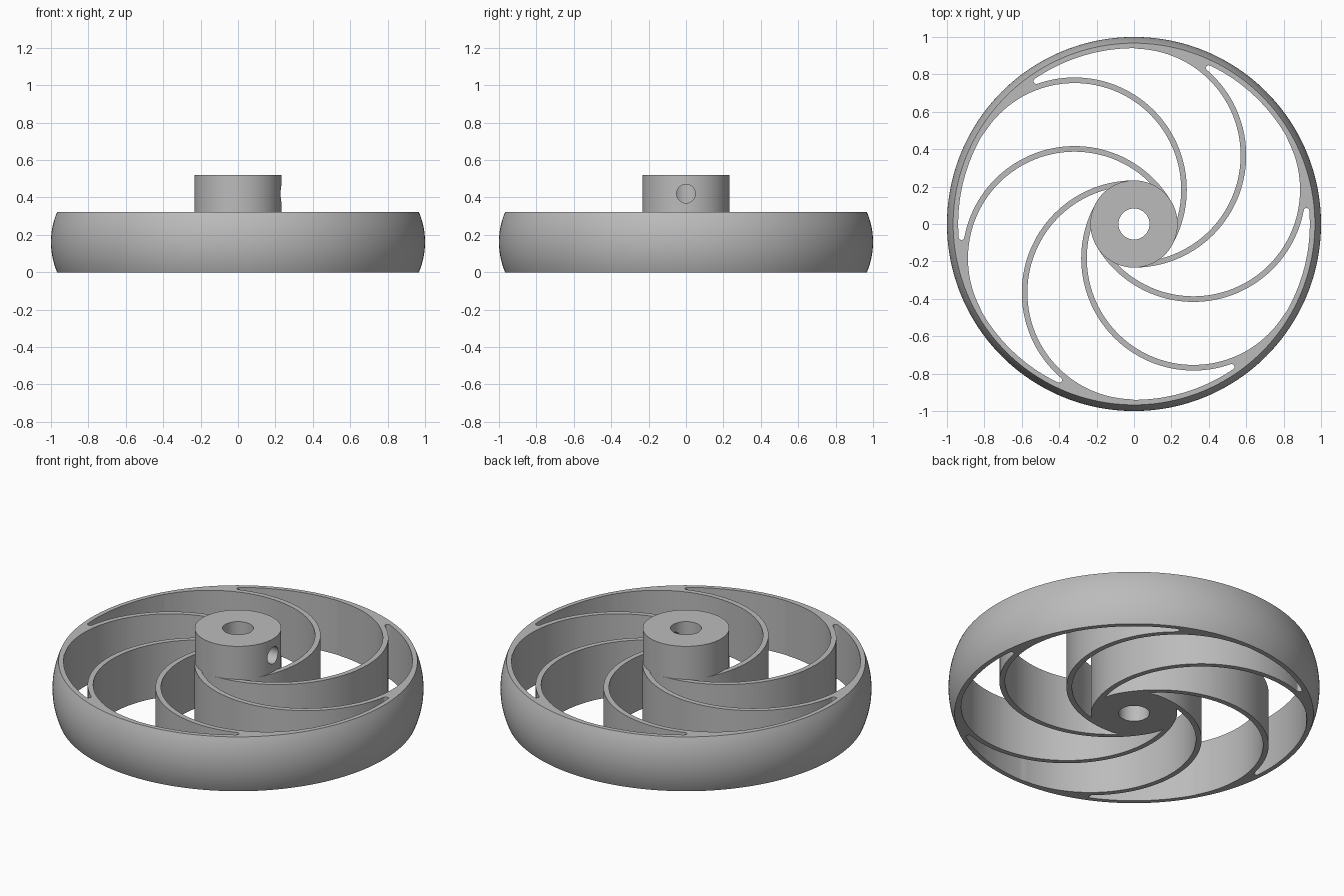
import bpy
import bmesh
from math import sin, cos, pi, acos, atan2, radians, sqrt
from mathutils import Vector, Matrix

if "Cube" in bpy.data.objects:
    bpy.data.objects.remove(bpy.data.objects["Cube"], do_unlink=True)

SEGMENTS = 192
SPOKES = 6
WHEEL_H, HUB_H = 0.323, 0.519
HUB_R, BORE_R = 0.233, 0.083
RIM_EDGE, RIM_IN = 0.967, 0.94
ARC_OUT, ARC_IN = 0.6, 0.57          # the two faces of a curved spoke
OFFSET = RIM_EDGE - ARC_OUT          # spoke arc centre from the axle
CORE_R = 0.222                       # pockets end just inside the hub
TIP_R = 0.015                        # rounded pocket tip

grey = bpy.data.materials.new("plain_grey")
grey.use_nodes = True
grey.diffuse_color = (0.5, 0.5, 0.5, 1)
grey.node_tree.nodes["Principled BSDF"].inputs["Base Color"].default_value = grey.diffuse_color


def add_object(name, bm):
    bmesh.ops.recalc_face_normals(bm, faces=bm.faces)
    mesh = bpy.data.meshes.new(name)
    bm.to_mesh(mesh)
    bm.free()
    obj = bpy.data.objects.new(name, mesh)
    bpy.context.collection.objects.link(obj)
    mesh.materials.append(grey)
    return obj


def lathe(name, profile):
    """Revolve a closed (radius, height) profile around the axle."""
    bm = bmesh.new()
    rings = []
    for i in range(SEGMENTS):
        a = 2 * pi * i / SEGMENTS
        rings.append([bm.verts.new((r * cos(a), r * sin(a), z)) for r, z in profile])
    n = len(profile)
    for i in range(SEGMENTS):
        a, b = rings[i], rings[(i + 1) % SEGMENTS]
        for j in range(n):
            k = (j + 1) % n
            bm.faces.new((a[j], b[j], b[k], a[k]))
    return add_object(name, bm)


def arc(centre, radius, start, end, steps):
    return [centre + radius * Vector((cos(a), sin(a)))
            for a in (start + (end - start) * i / steps for i in range(steps + 1))]


def cut(obj, cutter):
    """Subtract the cutter, then apply and smooth the result."""
    mod = obj.modifiers.new("cut", 'BOOLEAN')
    mod.operation = 'DIFFERENCE'
    mod.solver = 'EXACT'
    mod.object = cutter
    bpy.ops.object.select_all(action='DESELECT')
    obj.select_set(True)
    bpy.context.view_layer.objects.active = obj
    bpy.ops.object.modifier_apply(modifier=mod.name)
    bpy.data.objects.remove(cutter, do_unlink=True)
    bpy.ops.object.shade_smooth_by_angle(angle=radians(30))


# Outline of one pocket: rim wall, rounded tip, spoke face, hub, next spoke face
axle = Vector((0, 0))
spoke_c = Vector((0, OFFSET))
turn = 2 * pi / SPOKES
next_c = Vector((OFFSET * sin(turn), OFFSET * cos(turn)))

rho, reach = RIM_IN - TIP_R, ARC_OUT + TIP_R
tip_a = pi / 2 - acos((rho**2 + OFFSET**2 - reach**2) / (2 * rho * OFFSET))
tip_c = rho * Vector((cos(tip_a), sin(tip_a)))
to_tip = tip_c - spoke_c
spoke_a = atan2(to_tip.y, to_tip.x)

# where the inner spoke face meets the hub, in the spoke's own direction
t = acos((CORE_R**2 - OFFSET**2 - ARC_IN**2) / (2 * OFFSET * ARC_IN))
meet = next_c + ARC_IN * Vector((cos(pi / 2 - turn - t), sin(pi / 2 - turn - t)))
meet_a = atan2(meet.y, meet.x)

outline = arc(axle, RIM_IN, pi / 2 - turn, tip_a, 24)
outline += arc(tip_c, TIP_R, tip_a, spoke_a + pi, 10)[1:]
outline += arc(spoke_c, ARC_OUT, spoke_a, -pi / 2, 56)[1:]
outline += arc(axle, CORE_R, -pi / 2, meet_a, 6)
outline += arc(next_c, ARC_IN, pi / 2 - turn - t, pi / 2 - turn, 64)[1:-1]

# Pocket cutters repeated around the axle
bm = bmesh.new()
for i in range(SPOKES):
    rot = Matrix.Rotation(i * turn, 3, 'Z')
    low = [bm.verts.new(rot @ Vector((p.x, p.y, -0.1))) for p in outline]
    high = [bm.verts.new(v.co + Vector((0, 0, 0.6))) for v in low]
    bm.faces.new(low[::-1])
    bm.faces.new(high)
    for j in range(len(low)):
        k = (j + 1) % len(low)
        bm.faces.new((low[j], low[k], high[k], high[j]))
pockets = add_object("pocket_cutter", bm)
pockets.hide_render = True

# Crowned rim and curved spokes in one piece
half = WHEEL_H / 2
bulge = 1 - RIM_EDGE
crown_r = (half**2 + bulge**2) / (2 * bulge)
crown = []
for i in range(17):
    h = half * (i / 8 - 1)
    crown.append((1 - crown_r + sqrt(crown_r**2 - h**2), half + h))
inner = CORE_R - 0.007
wheel = lathe("rim_and_spokes", [(inner, 0)] + crown + [(inner, WHEEL_H)])
cut(wheel, pockets)

# Hub with axle bore and a set screw hole on one side
hub = lathe("hub", [(BORE_R, 0), (HUB_R, 0), (HUB_R, HUB_H), (BORE_R, HUB_H)])
bm = bmesh.new()
place = Matrix.Translation((0.2, 0, 0.42)) @ Matrix.Rotation(pi / 2, 4, 'Y')
bmesh.ops.create_cone(bm, cap_ends=True, segments=48, radius1=0.05, radius2=0.05,
                      depth=0.36, matrix=place)
screw_hole = add_object("screw_hole_cutter", bm)
screw_hole.hide_render = True
cut(hub, screw_hole)
